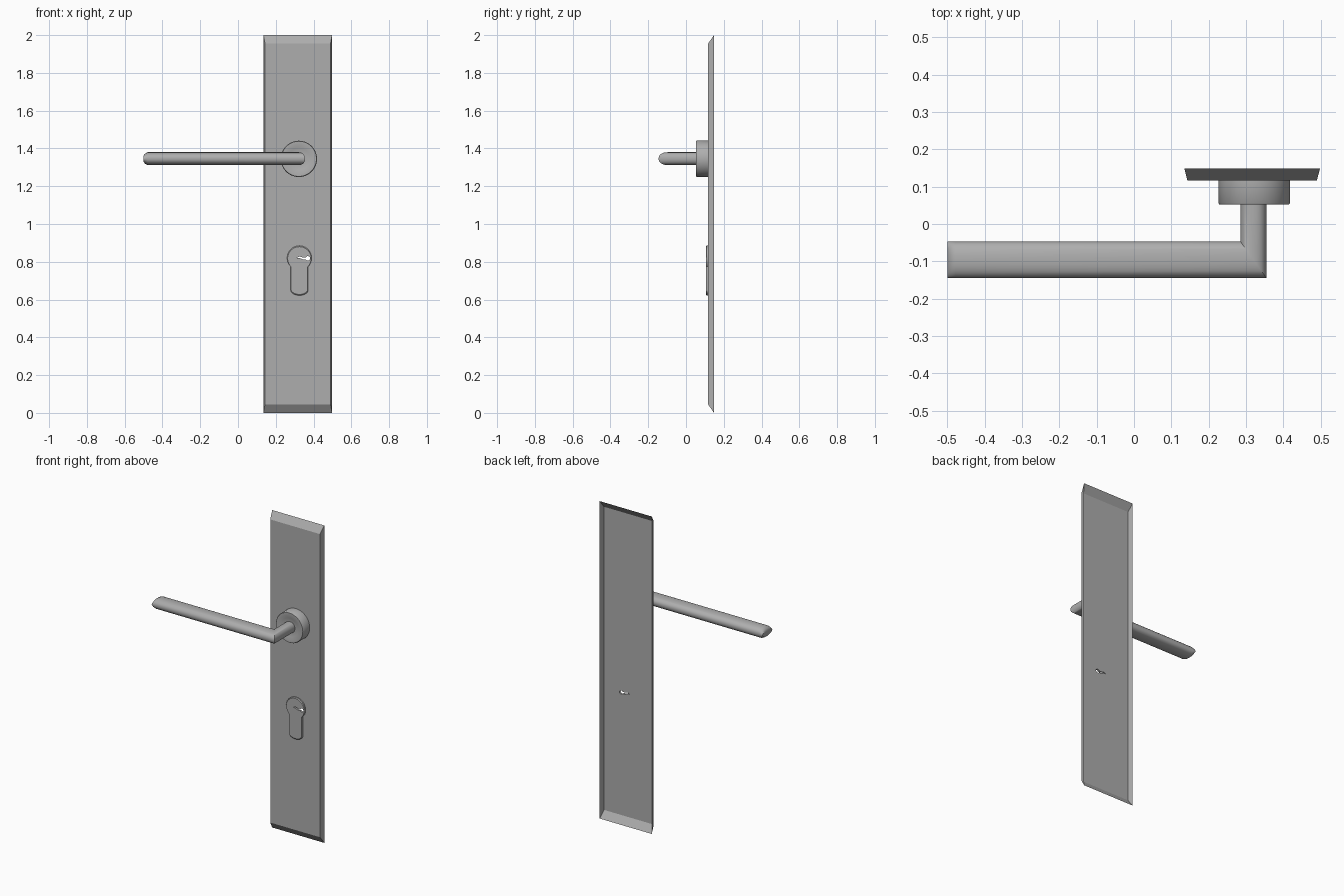
import bpy, bmesh, math
from mathutils import Vector

if "Cube" in bpy.data.objects:
    bpy.data.objects.remove(bpy.data.objects["Cube"])

grey = bpy.data.materials.new("satin_grey_metal")
grey.diffuse_color = (0.42, 0.42, 0.42, 1)
grey.use_nodes = True
grey.node_tree.nodes["Principled BSDF"].inputs["Base Color"].default_value = grey.diffuse_color


def finish(bm, name, angle=None):
    bmesh.ops.recalc_face_normals(bm, faces=bm.faces[:])
    me = bpy.data.meshes.new(name)
    bm.to_mesh(me)
    bm.free()
    ob = bpy.data.objects.new(name, me)
    bpy.context.collection.objects.link(ob)
    me.materials.append(grey)
    if angle:
        bpy.ops.object.select_all(action='DESELECT')
        ob.select_set(True)
        bpy.context.view_layer.objects.active = ob
        bpy.ops.object.shade_smooth_by_angle(angle=math.radians(angle))
    return ob


def ring(bm, pts):
    return [bm.verts.new(p) for p in pts]


def bridge(bm, a, b):
    n = len(a)
    for i in range(n):
        bm.faces.new((a[i], a[(i + 1) % n], b[(i + 1) % n], b[i]))


def fill_between(bm, outer, hole):
    # flat face with a hole cut in it
    edges = []
    for loop in (outer, hole):
        for i, v in enumerate(loop):
            w = loop[(i + 1) % len(loop)]
            edges.append(bm.edges.get((v, w)) or bm.edges.new((v, w)))
    bmesh.ops.triangle_fill(bm, edges=edges, use_beauty=True, normal=Vector((0, -1, 0)))


def arc(cx, cz, rx, rz, a0, a1, n):
    return [(cx + rx * math.cos(math.radians(a0 + (a1 - a0) * i / n)),
             cz + rz * math.sin(math.radians(a0 + (a1 - a0) * i / n))) for i in range(n + 1)]


def at_y(pts, y):
    return [(x, y, z) for x, z in pts]


# keyhole outline lying sideways: round eye with a kinked tail
key_hole = arc(0.370, 0.818, 0.012, 0.012, -150, 150, 14) + [
    (0.345, 0.822), (0.325, 0.828), (0.310, 0.820), (0.325, 0.820), (0.345, 0.812)]

# back plate: bevelled shell, open at the back
bm = bmesh.new()
back = ring(bm, at_y([(0.135, 0), (0.498, 0), (0.498, 2), (0.135, 2)], 0.148))
front = ring(bm, at_y([(0.143, 0.045), (0.49, 0.045), (0.49, 1.955), (0.143, 1.955)], 0.117))
bridge(bm, back, front)
fill_between(bm, front, ring(bm, at_y(key_hole, 0.117)))
finish(bm, "back_plate")

# lock cylinder: round top, slot below
bm = bmesh.new()
outline = arc(0.325, 0.82, 0.065, 0.065, -45, 225, 28) + arc(0.325, 0.65, 0.046, 0.028, 180, 360, 14)


def grown(s):
    return [(0.325 + (x - 0.325) * s, 0.755 + (z - 0.755) * s) for x, z in outline]


base = ring(bm, at_y(outline, 0.117))
lip = ring(bm, at_y(outline, 0.109))
face = ring(bm, at_y(grown(0.96), 0.105))
bridge(bm, base, lip)
bridge(bm, lip, face)
hole_front = ring(bm, at_y(key_hole, 0.105))
fill_between(bm, face, hole_front)
bridge(bm, hole_front, ring(bm, at_y(key_hole, 0.117)))
finish(bm, "lock_cylinder", 30)

# round rose with a slightly dished front
bm = bmesh.new()
prev = None
for r, y in [(0.096, 0.117), (0.096, 0.056), (0.093, 0.052), (0.075, 0.052),
             (0.058, 0.057), (0.034, 0.060)]:
    cur = ring(bm, at_y(arc(0.322, 1.345, r, r, 0, 352.5, 47), y))
    if prev:
        bridge(bm, prev, cur)
    prev = cur
bm.faces.new(prev)
finish(bm, "handle_rose", 50)

# lever: oval bar, mitred into the neck
bm = bmesh.new()
N, ZC, H = 32, 1.346, 0.034


def oval(x0, y0, x1, y1, h):
    # oval cross-section spanning two plan points
    pts = []
    for i in range(N):
        a = 2 * math.pi * i / N
        c, s = math.cos(a), math.sin(a)
        u = math.copysign(abs(c) ** 0.9, c)
        w = math.copysign(abs(s) ** 0.9, s)
        t = (u + 1) / 2
        pts.append((x0 + (x1 - x0) * t, y0 + (y1 - y0) * t, ZC + h * w))
    return pts


sections = [(-0.5, -0.047, -0.5, -0.145, H * 0.45), (-0.494, -0.047, -0.494, -0.145, H * 0.75),
            (-0.478, -0.047, -0.478, -0.145, H), (0.285, -0.047, 0.355, -0.145, H),
            (0.285, 0.062, 0.355, 0.062, H)]
rings = [ring(bm, oval(*s)) for s in sections]
for a, b in zip(rings, rings[1:]):
    bridge(bm, a, b)
bm.faces.new(rings[0])
bm.faces.new(rings[-1])
finish(bm, "lever_handle", 35)
